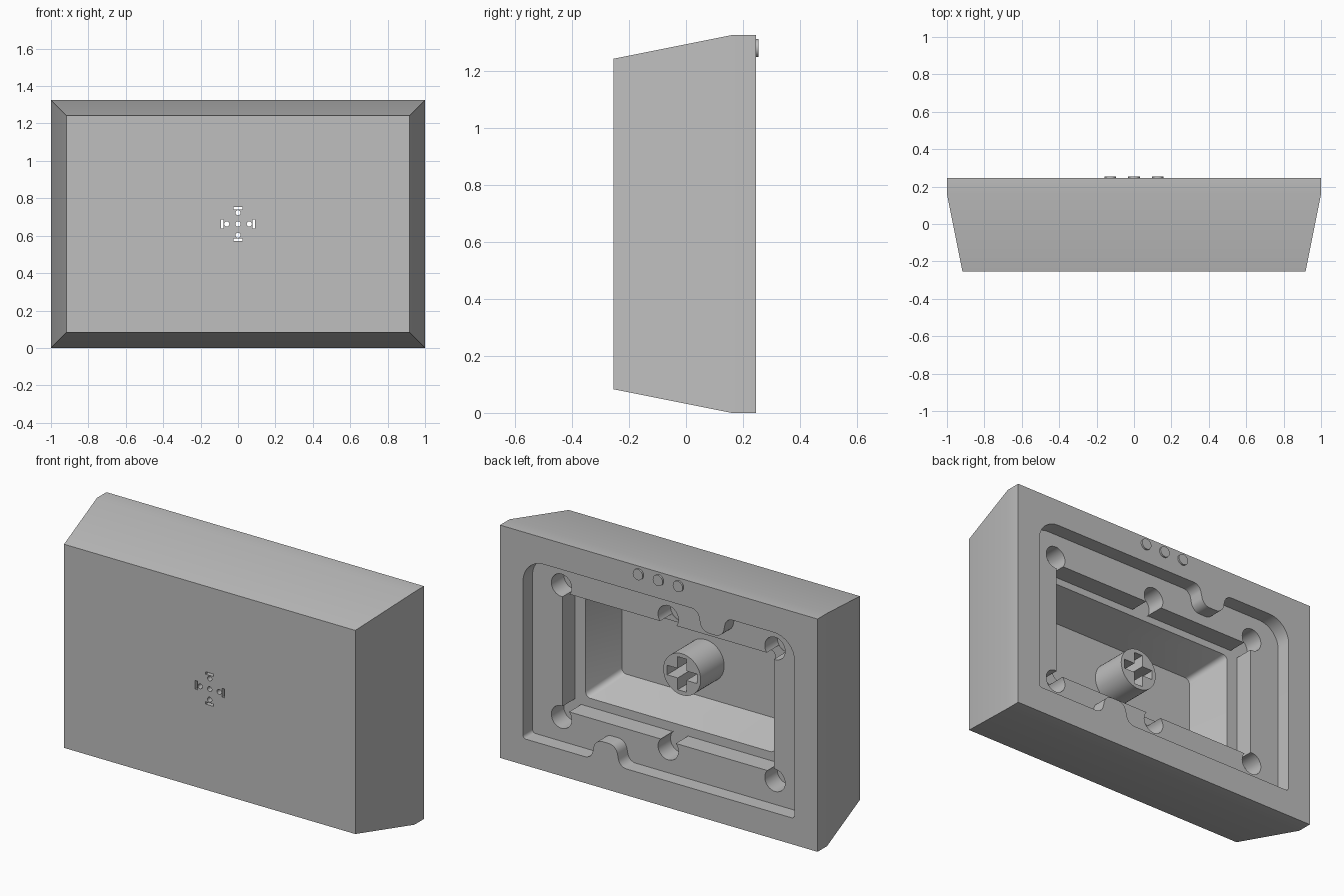
import bpy, bmesh, math
from mathutils import Vector

cube = bpy.data.objects.get("Cube")
if cube:
    bpy.data.objects.remove(cube, do_unlink=True)

grey = bpy.data.materials.new("plain grey")
grey.use_nodes = True
colour = (0.52, 0.52, 0.52, 1)
grey.diffuse_color = colour
grey.node_tree.nodes["Principled BSDF"].inputs["Base Color"].default_value = colour

MID = 0.6625      # height of the centre
BACK, FRONT = 0.245, -0.255


def rounded(corners, steps=8):
    """Fillet a polygon given as (x, z, radius) corners."""
    pts = []
    for i, (x, z, r) in enumerate(corners):
        p = Vector((x, z))
        if r == 0:
            pts.append(p)
            continue
        a = (Vector(corners[i - 1][:2]) - p).normalized()
        b = (Vector(corners[(i + 1) % len(corners)][:2]) - p).normalized()
        half = a.angle(b) / 2
        centre = p + (a + b).normalized() * (r / math.sin(half))
        start = p + a * (r / math.tan(half)) - centre
        end = p + b * (r / math.tan(half)) - centre
        sweep = start.angle(end)
        for k in range(steps + 1):
            t = k / steps
            pts.append(centre + (start * math.sin((1 - t) * sweep)
                                 + end * math.sin(t * sweep)) / math.sin(sweep))
    return pts


def rect(x0, x1, z0, z1, r=0):
    return rounded([(x0, z0, r), (x1, z0, r), (x1, z1, r), (x0, z1, r)], 5)


def circle(x, z, r, n=32):
    return [Vector((x + r * math.cos(2 * math.pi * k / n),
                    z + r * math.sin(2 * math.pi * k / n))) for k in range(n)]


def loft(name, sections):
    """Solid through (y, outline) sections, capped at both ends."""
    bm = bmesh.new()
    rings = [[bm.verts.new((p.x, y, p.y)) for p in pts] for y, pts in sections]
    for a, b in zip(rings, rings[1:]):
        for i in range(len(a)):
            j = (i + 1) % len(a)
            bm.faces.new((a[i], a[j], b[j], b[i]))
    bm.faces.new(rings[0])
    bm.faces.new(rings[-1])
    bmesh.ops.recalc_face_normals(bm, faces=bm.faces)
    mesh = bpy.data.meshes.new(name)
    bm.to_mesh(mesh)
    bm.free()
    mesh.materials.append(grey)
    obj = bpy.data.objects.new(name, mesh)
    bpy.context.collection.objects.link(obj)
    return obj


def prism(name, pts, y0, y1):
    return loft(name, [(y0, pts), (y1, pts)])


def activate(obj):
    bpy.ops.object.select_all(action='DESELECT')
    obj.select_set(True)
    bpy.context.view_layer.objects.active = obj


def cut(obj, cutter):
    cutter.hide_render = True
    mod = obj.modifiers.new("cut", 'BOOLEAN')
    mod.operation, mod.solver, mod.object = 'DIFFERENCE', 'EXACT', cutter
    activate(obj)
    bpy.ops.object.modifier_apply(modifier=mod.name)
    bpy.data.objects.remove(cutter, do_unlink=True)


# Body: straight band at the back, tapering to the front
full = rect(-1, 1, 0, 2 * MID)
small = rect(-0.917, 0.917, 0.083, 2 * MID - 0.083)
body = loft("body", [(BACK, full), (0.16, full), (FRONT, small)])

# Shallow back recess with one rounded tab below and one above
W, LOW, HIGH, TAB, TIP = 0.855, 0.15, 1.175, 0.335, 0.115
recess = rounded([
    (-W, LOW, 0.02),
    (TAB - 0.09, LOW, 0.05), (TAB - 0.065, LOW + TIP, 0.055),
    (TAB + 0.065, LOW + TIP, 0.055), (TAB + 0.09, LOW, 0.05),
    (W, LOW, 0.02), (W, HIGH, 0.13),
    (-TAB + 0.09, HIGH, 0.05), (-TAB + 0.065, HIGH - TIP, 0.055),
    (-TAB - 0.065, HIGH - TIP, 0.055), (-TAB - 0.09, HIGH, 0.05),
    (-W, HIGH, 0.13)])
cut(body, prism("recess_cutter", recess, 0.3, 0.16))

# Stepped ledge and the deep tapered cavity
cut(body, prism("ledge_cutter", rect(-0.665, 0.665, 0.33, 1.0), 0.2, 0.05))
mouth = rect(-0.597, 0.597, 0.38, 0.96, 0.03)
floor = rect(-0.527, 0.527, 0.45, 0.89, 0.03)
cut(body, loft("cavity_cutter", [(0.1, mouth), (0.05, mouth), (-0.175, floor)]))

# Round pockets along the ledge
for x in (-0.672, 0, 0.672):
    for side in (-1, 1):
        cut(body, prism("pocket_cutter", circle(x, MID + side * 0.375, 0.064),
                        0.2, 0.048))

# Small openings through the front wall
cut(body, prism("opening_cutter", circle(0, MID, 0.014, 16), -0.3, -0.1))
for dx, dz in ((1, 0), (-1, 0), (0, 1), (0, -1)):
    x, z = dx * 0.06, MID + dz * 0.06
    cut(body, prism("opening_cutter", circle(x, z, 0.014, 16), -0.3, -0.1))
    x, z = dx * 0.085, MID + dz * 0.085
    w, h = (0.007, 0.025) if dx else (0.025, 0.007)
    cut(body, prism("slit_cutter", rect(x - w, x + w, z - h, z + h), -0.3, -0.1))

# Central stem with a cross-shaped socket
stem = prism("stem", circle(0, MID, 0.118, 48), 0.036, -0.178)
A, B = 0.094, 0.027
cross = [Vector((x, MID + z)) for x, z in (
    (-A, -B), (-B, -B), (-B, -A), (B, -A), (B, -B), (A, -B),
    (A, B), (B, B), (B, A), (-B, A), (-B, B), (-A, B))]
cut(stem, prism("socket_cutter", cross, 0.1, -0.25))

# Three raised dots on the back rim
dots = [prism(f"rim_dot_{i + 1}", circle(0.126 * (i - 1), 1.28, 0.031),
              BACK - 0.003, BACK + 0.01) for i in range(3)]

for obj in [body, stem] + dots:
    activate(obj)
    bpy.ops.object.shade_smooth_by_angle(angle=math.radians(30))
